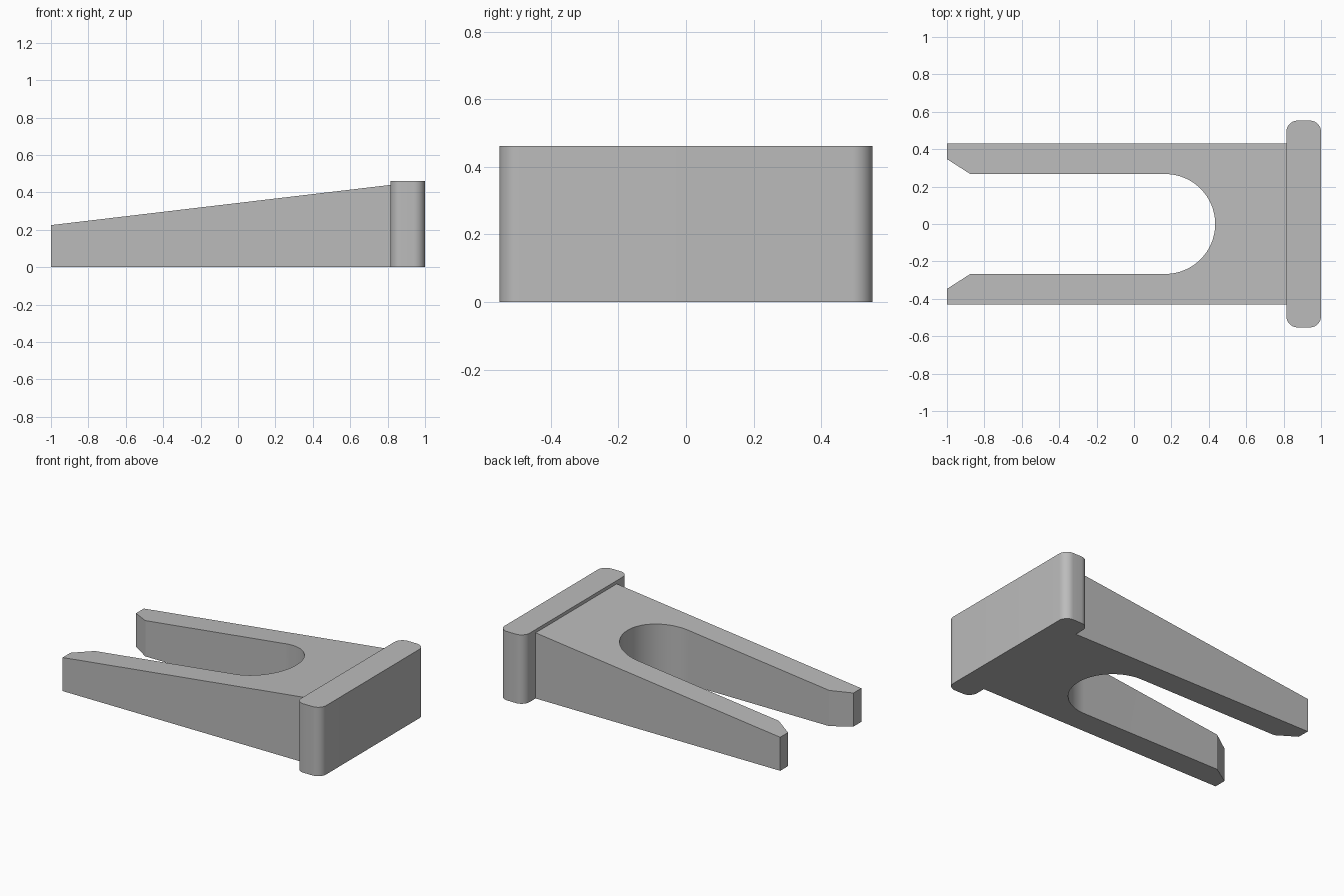
import bpy
import bmesh
from math import cos, sin, pi, radians

cube = bpy.data.objects.get("Cube")
if cube:
    bpy.data.objects.remove(cube, do_unlink=True)

grey = bpy.data.materials.new("plain grey")
grey.use_nodes = True
colour = (0.5, 0.5, 0.5, 1)
grey.diffuse_color = colour
grey.node_tree.nodes["Principled BSDF"].inputs["Base Color"].default_value = colour


def arc(cx, cy, r, start, end, steps):
    """Points on an arc, angles in degrees."""
    angles = [radians(start + (end - start) * i / steps) for i in range(steps + 1)]
    return [(cx + r * cos(a), cy + r * sin(a)) for a in angles]


def prism(name, outline, height):
    """Raise a plan outline from the ground to height(x)."""
    bm = bmesh.new()
    base = [bm.verts.new((x, y, 0)) for x, y in outline]
    top = [bm.verts.new((x, y, height(x))) for x, y in outline]
    bm.faces.new(base)
    bm.faces.new(top)
    n = len(outline)
    for i in range(n):
        j = (i + 1) % n
        bm.faces.new((base[i], base[j], top[j], top[i]))
    bmesh.ops.recalc_face_normals(bm, faces=bm.faces[:])
    mesh = bpy.data.meshes.new(name)
    bm.to_mesh(mesh)
    bm.free()
    mesh.materials.append(grey)
    obj = bpy.data.objects.new(name, mesh)
    bpy.context.collection.objects.link(obj)
    bpy.ops.object.select_all(action="DESELECT")
    obj.select_set(True)
    bpy.context.view_layer.objects.active = obj
    bpy.ops.object.shade_smooth_by_angle(angle=radians(25))
    return obj


# Forked wedge: two chamfered prongs around a round-ended slot
HEAD_X = 0.815
SLOT = 0.267
upper = [(HEAD_X, 0.43), (-1, 0.43), (-1, 0.347), (-0.875, SLOT)]
lower = [(x, -y) for x, y in reversed(upper)]
slot_end = arc(0.167, 0, SLOT, 90, -90, 48)
prism("forked_wedge", upper + slot_end + lower,
      lambda x: 0.225 + (x + 1) * 0.215 / (HEAD_X + 1))

# Head plate with rounded upright corners
R = 0.06
X0, X1, Y = HEAD_X + R, 1 - R, 0.553 - R
corners = [(X1, Y), (X0, Y), (X0, -Y), (X1, -Y)]
outline = []
for k, (cx, cy) in enumerate(corners):
    outline += arc(cx, cy, R, 90 * k, 90 * k + 90, 12)
prism("head_plate", outline, lambda x: 0.462)
